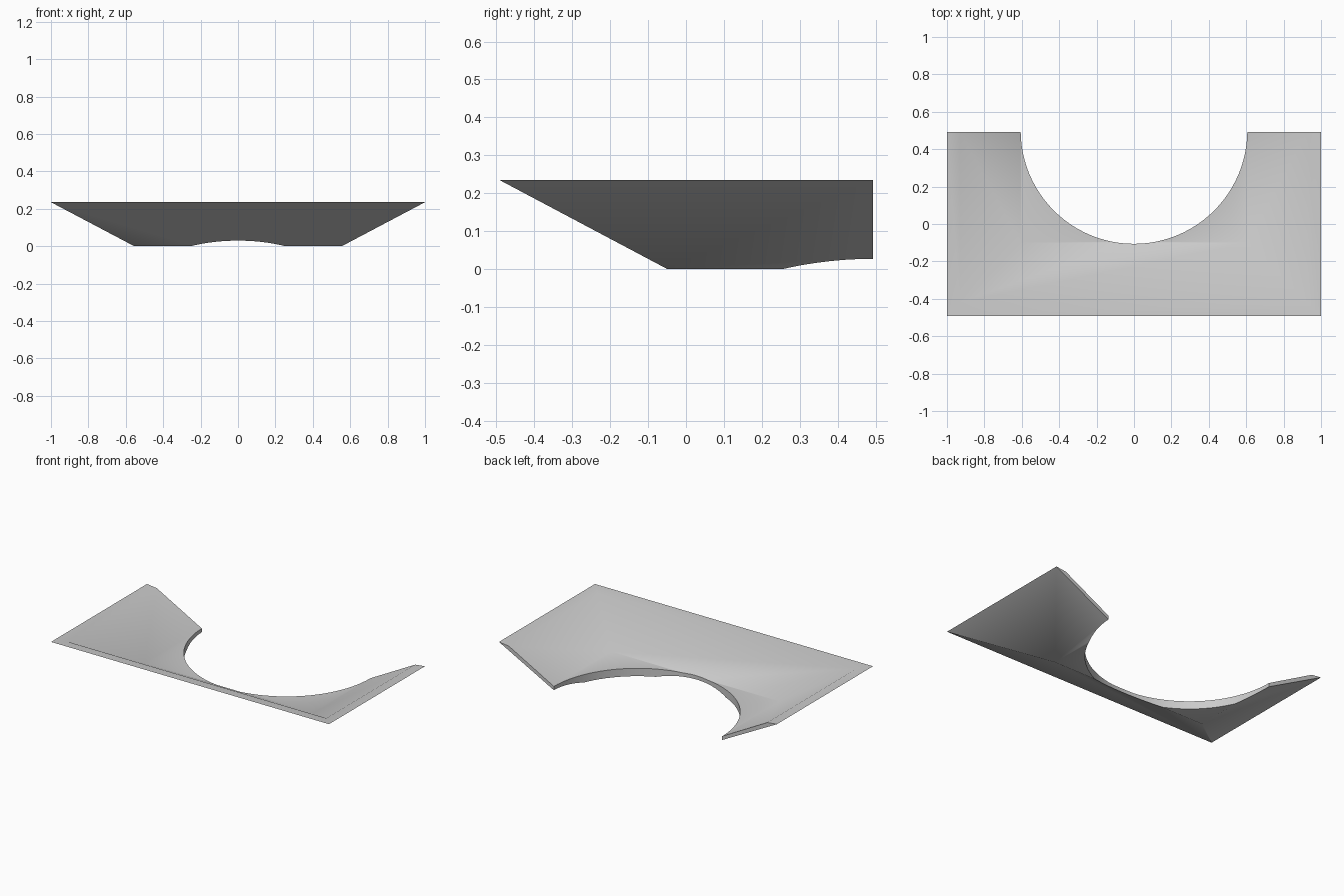
import bpy
import bmesh
import math

cube = bpy.data.objects.get("Cube")
if cube:
    bpy.data.objects.remove(cube, do_unlink=True)

grey = bpy.data.materials.new("light_grey")
grey.use_nodes = True
colour = (0.6, 0.6, 0.6, 1)
grey.diffuse_color = colour
grey.node_tree.nodes["Principled BSDF"].inputs["Base Color"].default_value = colour

BACK = 0.493

# U-shaped rings, from outer base over the rim to the inner floor:
# half width, front y, height
RINGS = [
    (0.555, -0.05, 0.0),
    (1.0, -BACK, 0.235),
    (0.93, -0.42, 0.227),
    (0.605, -0.10, 0.051),
]

# Tray shell, open at the back
bm = bmesh.new()
rings = []
for half, front, z in RINGS:
    outline = [(-half, BACK), (-half, front), (half, front), (half, BACK)]
    rings.append([bm.verts.new((x, y, z)) for x, y in outline])
for low, high in zip(rings, rings[1:]):
    for i in range(3):
        bm.faces.new((low[i], low[i + 1], high[i + 1], high[i]))
bm.faces.new(rings[0])
bm.faces.new(rings[-1])
bm.faces.new([r[0] for r in rings] + [r[3] for r in reversed(rings)])
bmesh.ops.recalc_face_normals(bm, faces=bm.faces)
mesh = bpy.data.meshes.new("tray_shell")
bm.to_mesh(mesh)
bm.free()
mesh.materials.append(grey)
tray = bpy.data.objects.new("tray_shell", mesh)
bpy.context.collection.objects.link(tray)

# Round cutout at the back
bpy.ops.mesh.primitive_cylinder_add(vertices=96, radius=0.606, depth=1,
                                    location=(0, 0.5, 0.1))
cutter = bpy.context.object
cutter.name = "round_cutter"
cutter.hide_render = True
cutter.data.materials.append(grey)

bpy.ops.object.select_all(action="DESELECT")
bpy.context.view_layer.objects.active = tray
tray.select_set(True)
cut = tray.modifiers.new("round_cutout", "BOOLEAN")
cut.operation = "DIFFERENCE"
cut.solver = "EXACT"
cut.object = cutter
bpy.ops.object.modifier_apply(modifier=cut.name)
bpy.data.objects.remove(cutter, do_unlink=True)

# Smooth the curved cut and soft bends, keep corners sharp
bpy.ops.object.shade_smooth_by_angle(angle=math.radians(30))
